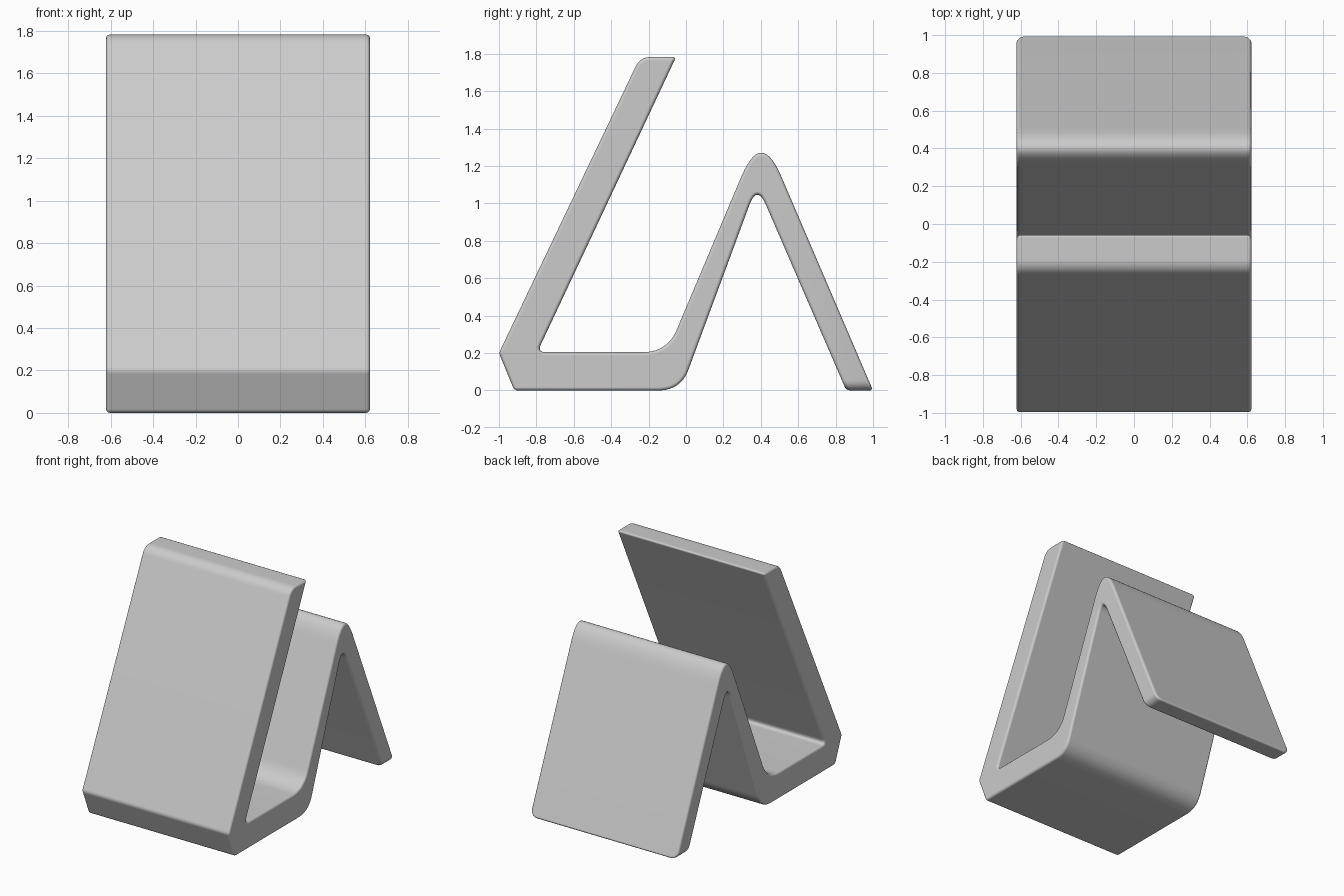
import bpy, bmesh
from mathutils import Vector

if "Cube" in bpy.data.objects:
    bpy.data.objects.remove(bpy.data.objects["Cube"])

HALF_W = 0.622

# Side profile: (y, z, rounding length); 0 = left sharp for the edge bevel
PROFILE = [
    (-1.00, 0.20, 0), (-0.918, 0.0, 0),            # front lower lip
    (-0.028, 0.0, 0.12), (0.38, 1.102, 0.12),      # underside of base, inside of arch
    (0.857, 0.0, 0), (1.0, 0.0, 0),                # foot
    (0.402, 1.395, 0.27), (-0.10, 0.205, 0.13),    # outside of arch, top of base
    (-0.795, 0.205, 0.045),                        # inner pocket corner
    (-0.053, 1.783, 0), (-0.245, 1.783, 0.06),     # top of the front panel
]


def rounded_profile(points, steps=14):
    out = []
    for i, (y, z, t) in enumerate(points):
        p = Vector((y, z))
        if t == 0:
            out.append(p)
            continue
        a = p + (Vector(points[i - 1][:2]) - p).normalized() * t
        b = p + (Vector(points[(i + 1) % len(points)][:2]) - p).normalized() * t
        for k in range(steps + 1):
            s = k / steps
            out.append(a * (1 - s) ** 2 + p * 2 * s * (1 - s) + b * s * s)
    return out


bm = bmesh.new()
face = bm.faces.new([bm.verts.new((-HALF_W, p.x, p.y)) for p in rounded_profile(PROFILE)])
ext = bmesh.ops.extrude_face_region(bm, geom=[face])
bmesh.ops.translate(bm, vec=(2 * HALF_W, 0, 0),
                    verts=[v for v in ext["geom"] if isinstance(v, bmesh.types.BMVert)])
bmesh.ops.recalc_face_normals(bm, faces=bm.faces)


# Round the outer corners of the foot
def is_foot_side(e):
    return (all(v.co.z < 0.001 and v.co.y > 0.8 for v in e.verts)
            and abs(e.verts[0].co.x - e.verts[1].co.x) < 0.001)


bmesh.ops.bevel(bm, geom=[e for e in bm.edges if is_foot_side(e)], offset=0.055,
                segments=5, profile=0.5, affect='EDGES', clamp_overlap=False)

mesh = bpy.data.meshes.new("folded_stand")
bm.to_mesh(mesh)
bm.free()
stand = bpy.data.objects.new("folded_stand", mesh)
bpy.context.collection.objects.link(stand)

# Soft edges all round
bev = stand.modifiers.new("soft_edges", 'BEVEL')
bev.width = 0.018
bev.segments = 3
bev.limit_method = 'ANGLE'
bev.angle_limit = 0.75
bev.use_clamp_overlap = False
bev.harden_normals = True

bpy.context.view_layer.objects.active = stand
stand.select_set(True)
bpy.ops.object.shade_smooth_by_angle(angle=0.7)
